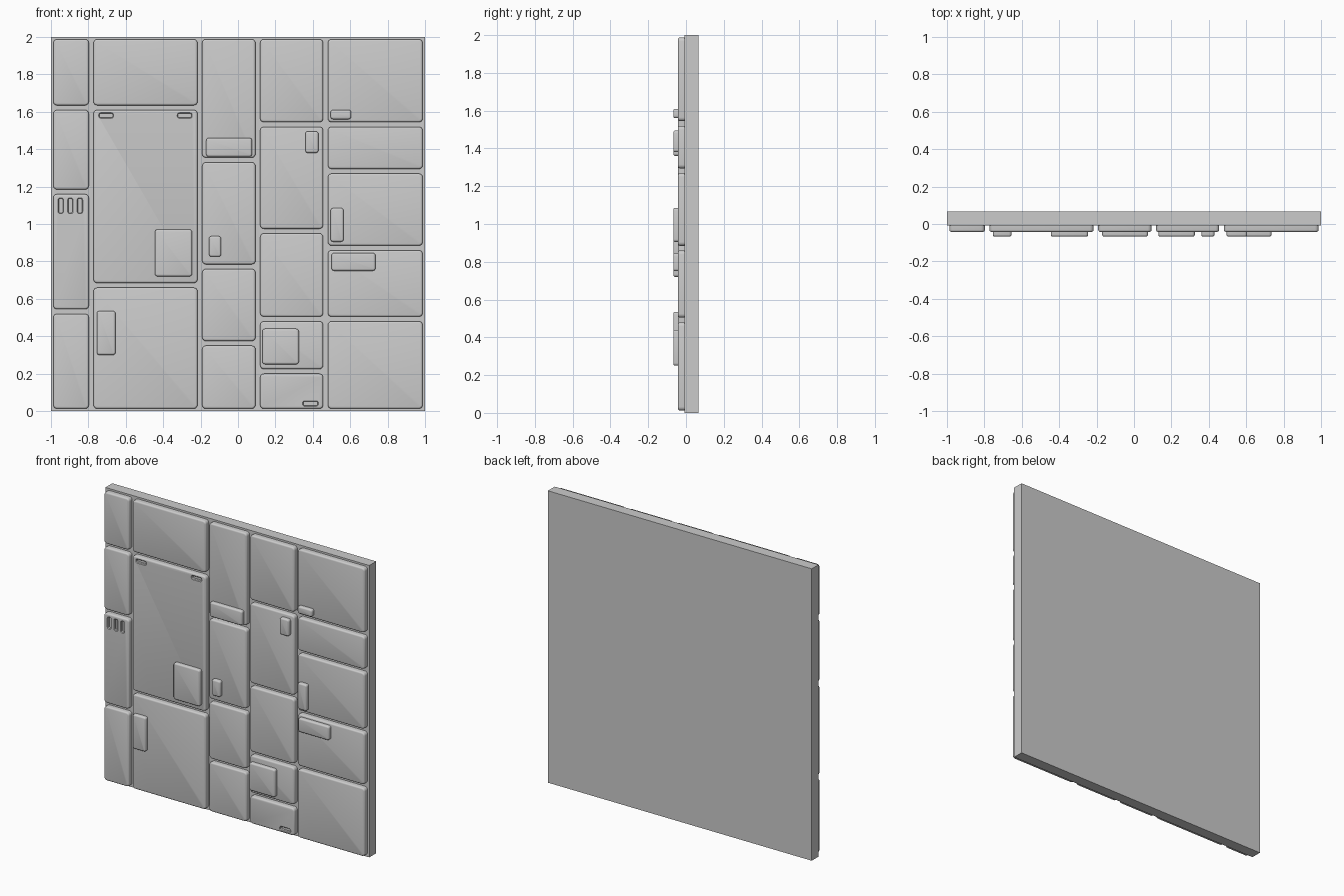
import bpy, bmesh, math

if "Cube" in bpy.data.objects:
    bpy.data.objects.remove(bpy.data.objects["Cube"], do_unlink=True)

BACK, BASE, PANEL, RAISED = 0.067, -0.007, -0.042, -0.067   # depths along y
GAP = 0.0125


def finish(name, bm):
    bmesh.ops.recalc_face_normals(bm, faces=bm.faces)
    mesh = bpy.data.meshes.new(name)
    bm.to_mesh(mesh)
    bm.free()
    obj = bpy.data.objects.new(name, mesh)
    bpy.context.collection.objects.link(obj)
    return obj


def outline(x0, x1, z0, z1, radius, steps=4):
    """Rounded rectangle, counter-clockwise."""
    corners = [(x1 - radius, z1 - radius), (x0 + radius, z1 - radius),
               (x0 + radius, z0 + radius), (x1 - radius, z0 + radius)]
    for i, (cx, cz) in enumerate(corners):
        for s in range(steps + 1):
            a = math.pi / 2 * (i + s / steps)
            yield cx + radius * math.cos(a), cz + radius * math.sin(a)


def plate(name, rect, radius, rings):
    """Loft a rounded rectangle through (inset, y) rings and cap both ends."""
    x0, x1, z0, z1 = rect
    bm = bmesh.new()
    loops = []
    for inset, y in rings:
        pts = outline(x0 + inset, x1 - inset, z0 + inset, z1 - inset, radius - inset)
        loops.append([bm.verts.new((x, y, z)) for x, z in pts])
    for a, b in zip(loops, loops[1:]):
        for i in range(len(a)):
            j = (i + 1) % len(a)
            bm.faces.new((a[i], a[j], b[j], b[i]))
    bm.faces.new(loops[0])
    bm.faces.new(loops[-1])
    return finish(name, bm)


def rounded_front(back, front, bevel, steps=3):
    """Ring list with a rounded edge at the front."""
    rings = [(0, back)]
    for s in range(steps + 1):
        a = math.pi / 2 * s / steps
        rings.append((bevel * (1 - math.cos(a)), front + bevel * (1 - math.sin(a))))
    return rings


def smooth(obj):
    bpy.ops.object.select_all(action='DESELECT')
    obj.select_set(True)
    bpy.context.view_layer.objects.active = obj
    bpy.ops.object.shade_smooth_by_angle(angle=math.radians(35))


def cut(obj, cutter):
    mod = obj.modifiers.new("slot", 'BOOLEAN')
    mod.operation, mod.solver, mod.object = 'DIFFERENCE', 'EXACT', cutter
    bpy.context.view_layer.objects.active = obj
    bpy.ops.object.modifier_apply(modifier=mod.name)
    bpy.data.objects.remove(cutter, do_unlink=True)


# Backing slab
bm = bmesh.new()
bmesh.ops.create_cube(bm, size=1)
for v in bm.verts:
    v.co = (v.co.x * 2, (BACK + BASE) / 2 + v.co.y * (BACK - BASE), v.co.z * 2 + 1)
finish("backing_slab", bm)

# Front panels: columns bounded by x, each split by seam heights
columns = [
    (-1.0, -0.785, [1.622, 1.172, 0.532]),
    (-0.785, -0.204, [1.622, 0.672]),
    (-0.204, 0.106, [1.342, 0.772, 0.362]),
    (0.106, 0.468, [1.532, 0.962, 0.492, 0.212]),
    (0.468, 1.0, [1.532, 1.282, 0.872, 0.492]),
]
panels = []
for c, (x0, x1, seams) in enumerate(columns):
    levels = [2.0] + seams + [0.0]
    for r, (top, bottom) in enumerate(zip(levels, levels[1:])):
        rect = (x0 + GAP, x1 - GAP, bottom + GAP, top - GAP)
        obj = plate(f"panel_{c + 1}_{r + 1}", rect, 0.02,
                    rounded_front(BASE + 0.003, PANEL, 0.01))
        panels.append((obj, rect))

# Recessed slots
slots = [(-0.962 + 0.051 * i, -0.932 + 0.051 * i, 1.055, 1.14) for i in range(3)]
slots += [(-0.745, -0.665, 1.565, 1.595), (-0.325, -0.245, 1.565, 1.595),
          (0.345, 0.43, 0.025, 0.055)]
for slot in slots:
    for obj, (x0, x1, z0, z1) in panels:
        if x0 < slot[0] < x1 and z0 < slot[2] < z1:
            cutter = plate("slot_cutter", slot, 0.012,
                           [(0, PANEL - 0.01), (0, PANEL), (0.004, PANEL + 0.004),
                            (0.004, PANEL + 0.018)])
            cutter.hide_render = True
            cut(obj, cutter)
for obj, _ in panels:
    smooth(obj)

# Raised blocks
blocks = {
    "large_hatch": (-0.445, -0.245, 0.72, 0.97),
    "left_tall_block": (-0.755, -0.655, 0.30, 0.535),
    "upper_wide_block": (-0.17, 0.075, 1.36, 1.46),
    "centre_small_block": (-0.155, -0.09, 0.825, 0.935),
    "lower_hatch": (0.13, 0.325, 0.25, 0.44),
    "upper_small_block": (0.36, 0.43, 1.38, 1.495),
    "upper_thin_block": (0.495, 0.605, 1.56, 1.61),
    "side_tall_block": (0.495, 0.565, 0.905, 1.085),
    "side_wide_block": (0.50, 0.735, 0.75, 0.845),
}
for name, rect in blocks.items():
    smooth(plate(name, rect, 0.014, rounded_front(PANEL + 0.003, RAISED, 0.01)))
